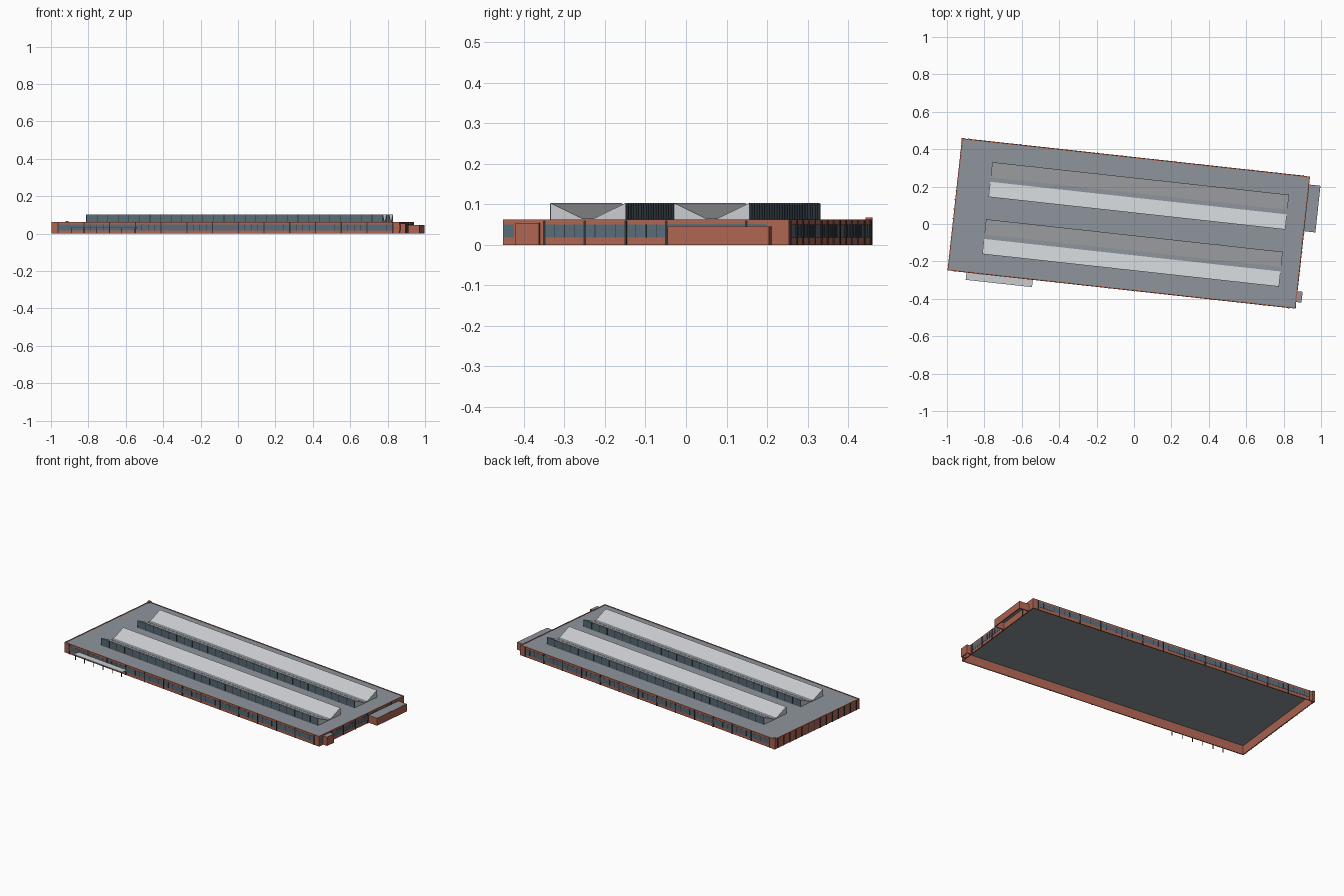
import bpy, bmesh
from math import radians
from mathutils import Matrix, Vector

if "Cube" in bpy.data.objects:
    bpy.data.objects.remove(bpy.data.objects["Cube"])

HU, HV, H, T = 0.936, 0.355, 0.062, 0.006      # half length, half width, wall height, wall thickness
PLACE = Matrix.Translation((-0.028, 0.003, 0)) @ Matrix.Rotation(radians(-6.27), 4, 'Z')


def material(name, rgb):
    m = bpy.data.materials.new(name)
    m.diffuse_color = (*rgb, 1)
    m.use_nodes = True
    m.node_tree.nodes["Principled BSDF"].inputs["Base Color"].default_value = m.diffuse_color
    return m


BRICK = material("brick", (0.42, 0.13, 0.085))
ROOF = material("roof_grey", (0.27, 0.30, 0.33))
METAL = material("pale_metal", (0.58, 0.60, 0.62))
GLASS = material("blue_glass", (0.10, 0.15, 0.19))
DARK = material("dark_frame", (0.035, 0.035, 0.04))


def finish(name, bm, mat):
    bmesh.ops.recalc_face_normals(bm, faces=bm.faces)
    bm.transform(PLACE)
    mesh = bpy.data.meshes.new(name)
    bm.to_mesh(mesh)
    bm.free()
    mesh.materials.append(mat)
    ob = bpy.data.objects.new(name, mesh)
    bpy.context.collection.objects.link(ob)
    return ob


def boxes(name, mat, items):
    """One object from boxes given as (u0, u1, v0, v1, z0, z1)."""
    bm = bmesh.new()
    for u0, u1, v0, v1, z0, z1 in items:
        m = Matrix.Translation(((u0 + u1) / 2, (v0 + v1) / 2, (z0 + z1) / 2)) \
            @ Matrix.Diagonal((u1 - u0, v1 - v0, z1 - z0, 1))
        bmesh.ops.create_cube(bm, size=1, matrix=m)
    return finish(name, bm, mat)


def panel(side, a, b, z0, z1, d):
    """Box lying on the outside of a wall, from a to b along it, d deep."""
    return {"front": (a, b, -HV - d, -HV, z0, z1), "back": (a, b, HV, HV + d, z0, z1),
            "left": (-HU - d, -HU, a, b, z0, z1), "right": (HU, HU + d, a, b, z0, z1)}[side]


def steps(a, b, n):
    return [a + (b - a) * i / n for i in range(n + 1)]


def shell(u0, u1, v0, v1, h):
    """Four thin walls, open below."""
    return [(u0, u1, v0, v0 + T, 0, h), (u0, u1, v1 - T, v1, 0, h),
            (u0, u0 + T, v0 + T, v1 - T, 0, h), (u1 - T, u1, v0 + T, v1 - T, 0, h)]


# Main hall: brick walls and roof slab
boxes("outer_walls", BRICK, shell(-HU, HU, -HV, HV, H))
boxes("roof_slab", ROOF, [(-HU + T, HU - T, -HV + T, HV - T, 0.055, 0.060)])

# Window bands with mullions and pilasters: side, start, end, bays, panes per bay
bands = [("front", -0.90, 0.90, 13, 4), ("back", -0.90, 0.90, 13, 4), ("right", -0.252, 0.051, 3, 4)]
glass, mullions, pilasters = [], [], []
for side, a, b, bays, panes in bands:
    glass.append(panel(side, a, b, 0.018, 0.050, 0.001))
    mullions += [panel(side, p - 0.0008, p + 0.0008, 0.018, 0.050, 0.0018)
                 for p in steps(a, b, bays * panes)]
    pilasters += [panel(side, p - 0.003, p + 0.003, 0, H - 0.002, 0.003) for p in steps(a, b, bays)]
glass.append(panel("right", -0.352, -0.327, 0.018, 0.050, 0.001))
glass.append(panel("right", 0.051, 0.30, 0.046, 0.051, 0.001))
pilasters.append(panel("right", 0.247, 0.253, 0, H - 0.002, 0.003))
boxes("window_glass", GLASS, glass)
boxes("window_mullions", DARK, mullions)
boxes("pilasters", DARK, pilasters)

# Ribs on the left end wall, and the corner stack
boxes("end_wall_ribs", DARK, [panel("left", p - 0.002, p + 0.002, 0, H - 0.002, 0.003)
                              for p in steps(-0.33, 0.33, 13)])
boxes("corner_stack", BRICK, [(-HU - 0.002, -HU + 0.014, HV - 0.014, HV + 0.002, 0, 0.067)])

# Low side annex and small porch on the right end
for name, u1, v0, v1, h in (("annex", 0.997, 0.061, 0.312, 0.045),
                            ("porch", 0.964, -0.320, -0.262, 0.054)):
    boxes(name + "_walls", BRICK, shell(HU - T, u1, v0, v1, h))
    boxes(name + "_roof", ROOF, [(HU, u1 - 0.002, v0 + 0.002, v1 - 0.002, h - 0.004, h + 0.0005)])

# Entrance canopy on thin posts
boxes("canopy", METAL, [(-0.834, -0.477, -0.395, -HV, 0.030, 0.033)])
boxes("canopy_posts", DARK, [(p - 0.0015, p + 0.0015, -0.392, -0.389, 0, 0.030)
                             for p in steps(-0.825, -0.486, 5)])

# Two roof monitors: butterfly roof with a flat valley, glazed long sides
U0, U1, TOP, BASE, VALLEY = -0.761, 0.835, 0.103, 0.059, 0.064
for name, v0, v1 in (("front", -0.247, -0.062), ("rear", 0.060, 0.245)):
    mid = (v0 + v1) / 2
    profile = [(v0, BASE), (v1, BASE), (v1, TOP), (mid + 0.012, VALLEY), (mid - 0.012, VALLEY), (v0, TOP)]
    bm = bmesh.new()
    face = bm.faces.new([bm.verts.new((U0, v, z)) for v, z in profile])
    out = bmesh.ops.extrude_face_region(bm, geom=[face])
    bmesh.ops.translate(bm, vec=Vector((U1 - U0, 0, 0)),
                        verts=[g for g in out["geom"] if isinstance(g, bmesh.types.BMVert)])
    finish(name + "_monitor", bm, METAL)
    boxes(name + "_monitor_gutter", ROOF, [(U0, U1, mid - 0.012, mid + 0.012, VALLEY, VALLEY + 0.0008)])
    boxes(name + "_monitor_glass", GLASS,
          [(U0, U1, v, v + 0.001, BASE + 0.004, TOP - 0.003) for v in (v0 - 0.001, v1)])
    boxes(name + "_monitor_mullions", DARK,
          [(p - 0.0015, p + 0.0015, v, v + 0.002, BASE + 0.002, TOP - 0.001)
           for p in steps(U0 + 0.002, U1 - 0.002, 28) for v in (v0 - 0.002, v1)])
